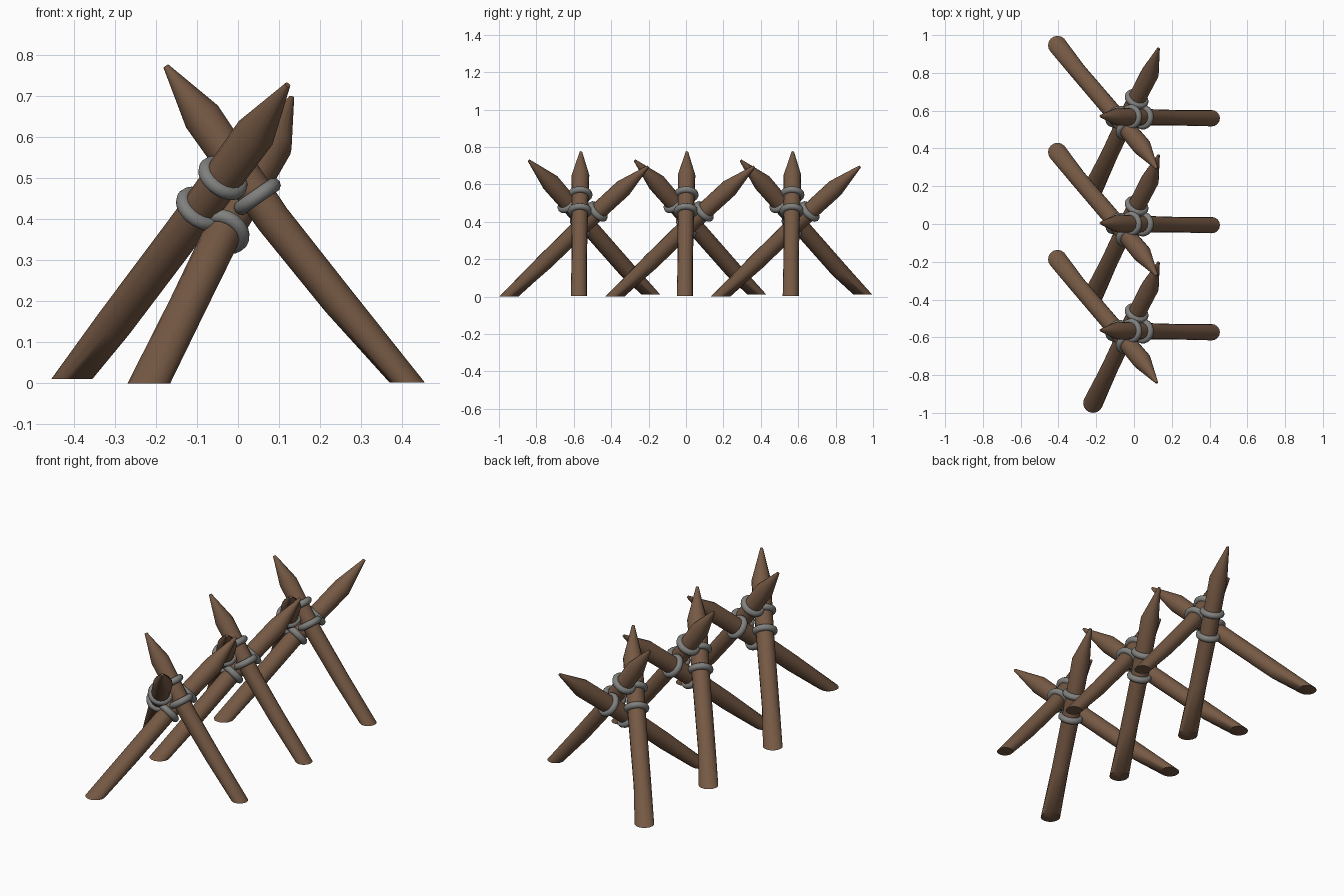
import bpy, bmesh, math
from mathutils import Vector

if "Cube" in bpy.data.objects:
    bpy.data.objects.remove(bpy.data.objects["Cube"])

def material(name, rgb):
    m = bpy.data.materials.new(name)
    m.diffuse_color = (*rgb, 1)
    m.use_nodes = True
    m.node_tree.nodes["Principled BSDF"].inputs["Base Color"].default_value = m.diffuse_color
    return m

WOOD = material("brown wood", (0.180, 0.100, 0.058))
ROPE = material("grey binding", (0.215, 0.215, 0.210))
SIDES = 16

def finish(bm, name, mat, angle):
    bmesh.ops.recalc_face_normals(bm, faces=bm.faces)
    me = bpy.data.meshes.new(name)
    bm.to_mesh(me)
    bm.free()
    me.materials.append(mat)
    ob = bpy.data.objects.new(name, me)
    bpy.context.collection.objects.link(ob)
    bpy.context.view_layer.objects.active = ob
    ob.select_set(True)
    bpy.ops.object.shade_smooth_by_angle(angle=math.radians(angle))
    ob.select_set(False)

def circle(bm, centre, axis, radius):
    u = Vector((0, 1, 0)).cross(axis).normalized()
    v = axis.cross(u).normalized()
    return [bm.verts.new(centre + radius * (math.cos(a) * u + math.sin(a) * v))
            for a in (2 * math.pi * i / SIDES for i in range(SIDES))]

def stake(name, points, radii):
    """Slightly bent pole, level at the foot, sharpened at the top."""
    bm = bmesh.new()
    rings = []
    for i, p in enumerate(points):
        axis = points[min(i + 1, len(points) - 1)] - points[max(i - 1, 0)]
        axis = Vector((0, 0, 1)) if i == 0 else axis.normalized()
        rings.append(circle(bm, p, axis, radii[i]))
    for a, b in zip(rings, rings[1:]):
        for i in range(SIDES):
            j = (i + 1) % SIDES
            bm.faces.new((a[i], a[j], b[j], b[i]))
    bm.faces.new(rings[0])
    bm.faces.new(rings[-1])
    finish(bm, name, WOOD, 50)

def binding(name, centre, axis, major=0.048, minor=0.018, around=24, tube=10):
    """Torus wrapped round a stake."""
    bm = bmesh.new()
    quat = axis.to_track_quat('Z', 'Y')
    grid = []
    for i in range(around):
        a = 2 * math.pi * i / around
        row = []
        for k in range(tube):
            b = 2 * math.pi * k / tube
            r = major + minor * math.cos(b)
            row.append(bm.verts.new(centre + quat @ Vector(
                (r * math.cos(a), r * math.sin(a), minor * math.sin(b)))))
        grid.append(row)
    for i in range(around):
        n, m = grid[i], grid[(i + 1) % around]
        for k in range(tube):
            l = (k + 1) % tube
            bm.faces.new((n[k], m[k], m[l], n[l]))
    finish(bm, name, ROPE, 60)

# Centre lines of the three stakes in one tripod (foot to tip),
# radii, and the heights of the two bindings on each
STAKES = {
    "right_stake": ([(0.412, -0.003, 0.002), (0.245, -0.001, 0.20), (0.085, 0.002, 0.40),
                     (-0.088, 0.006, 0.65), (-0.176, 0.008, 0.773)],
                    (0.043, 0.041, 0.043, 0.047, 0.007), (0.455, 0.545)),
    "back_left_stake": ([(-0.405, 0.383, 0.01), (-0.302, 0.252, 0.145), (-0.095, 0.010, 0.42),
                         (0.043, -0.155, 0.61), (0.121, -0.270, 0.727)],
                        (0.050, 0.045, 0.046, 0.050, 0.007), (0.425, 0.50)),
    "front_left_stake": ([(-0.217, -0.378, 0.0), (-0.125, -0.185, 0.185), (-0.040, -0.005, 0.36),
                          (0.085, 0.235, 0.58), (0.130, 0.367, 0.695)],
                         (0.052, 0.045, 0.046, 0.048, 0.007), (0.37, 0.455)),
}

# Three tripods in a row
for n, y in enumerate((-0.57, -0.003, 0.563), 1):
    for name, (pts, radii, heights) in STAKES.items():
        path = [Vector(p) + Vector((0, y, 0)) for p in pts]
        stake(f"{name}_{n}", path, radii)
        for k, z in enumerate(heights, 1):
            for a, b in zip(path, path[1:]):
                if a.z <= z < b.z:
                    binding(f"{name}_binding_{n}_{k}",
                            a.lerp(b, (z - a.z) / (b.z - a.z)), (b - a).normalized())
